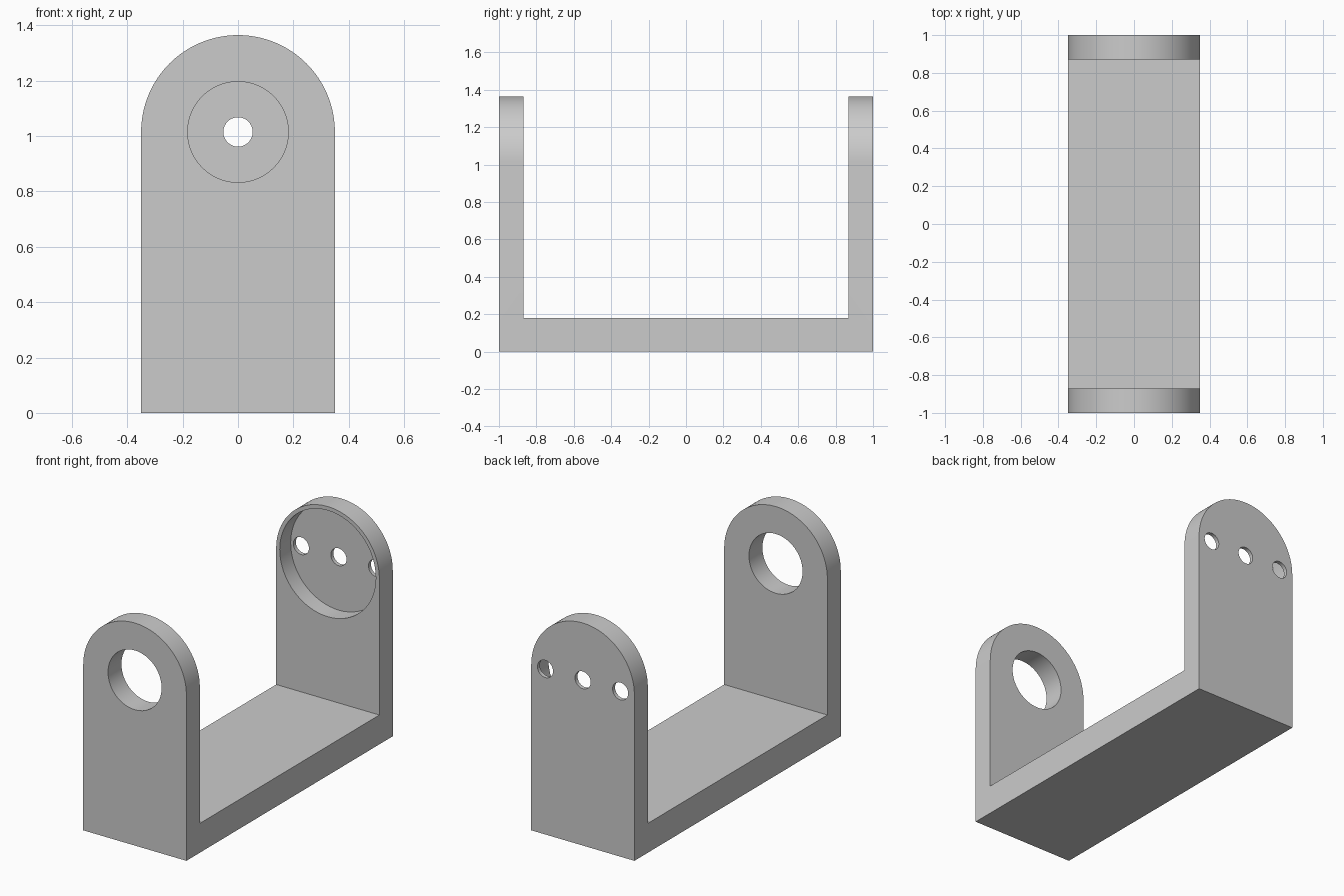
import bpy, bmesh, math

if "Cube" in bpy.data.objects:
    bpy.data.objects.remove(bpy.data.objects["Cube"], do_unlink=True)

HALF_W, AXLE_Z, INNER_Y, FLOOR_Z = 0.35, 1.015, 0.87, 0.18

grey = bpy.data.materials.new("plain_grey")
grey.use_nodes = True
colour = (0.6, 0.6, 0.6, 1)
grey.diffuse_color = colour
grey.node_tree.nodes["Principled BSDF"].inputs["Base Color"].default_value = colour


def prism(name, outline, y0, y1):
    """Extrude an x-z outline from y0 to y1."""
    bm = bmesh.new()
    face = bm.faces.new([bm.verts.new((x, y0, z)) for x, z in outline])
    top = bmesh.ops.extrude_face_region(bm, geom=[face])["geom"]
    verts = [v for v in top if isinstance(v, bmesh.types.BMVert)]
    bmesh.ops.translate(bm, verts=verts, vec=(0, y1 - y0, 0))
    bmesh.ops.recalc_face_normals(bm, faces=bm.faces)
    mesh = bpy.data.meshes.new(name)
    bm.to_mesh(mesh)
    bm.free()
    mesh.materials.append(grey)
    obj = bpy.data.objects.new(name, mesh)
    bpy.context.collection.objects.link(obj)
    return obj


def arc(cx, radius, turn, steps):
    return [(cx + radius * math.cos(turn * i / steps),
             AXLE_Z + radius * math.sin(turn * i / steps)) for i in range(steps + 1)]


def circle(cx, radius):
    return arc(cx, radius, math.tau, 64)[:-1]


# Round-topped block spanning the full length
bracket = prism("bracket", [(-HALF_W, 0), (HALF_W, 0)] + arc(0, HALF_W, math.pi, 64), -1, 1)

# Space between the uprights, front bore, rear pocket and rear screw holes
gap = [(-1, FLOOR_Z), (1, FLOOR_Z), (1, 2), (-1, 2)]
cutters = [prism("gap_cutter", gap, -INNER_Y, INNER_Y),
           prism("bore_cutter", circle(0, 0.182), -1.1, -0.8),
           prism("pocket_cutter", circle(0, 0.326), 0.8, 0.976)]
for x in (-0.255, 0, 0.255):
    cutters.append(prism("screw_cutter", circle(x, 0.053), 0.8, 1.1))

bpy.context.view_layer.objects.active = bracket
for cutter in cutters:
    cutter.hide_render = True
    cut = bracket.modifiers.new("cut", "BOOLEAN")
    cut.operation, cut.solver, cut.object = "DIFFERENCE", "EXACT", cutter
    bpy.ops.object.modifier_apply(modifier=cut.name)
    bpy.data.objects.remove(cutter, do_unlink=True)

# Smooth curves, sharp rims
bpy.ops.object.select_all(action="DESELECT")
bracket.select_set(True)
bpy.ops.object.shade_smooth_by_angle(angle=math.radians(30))
